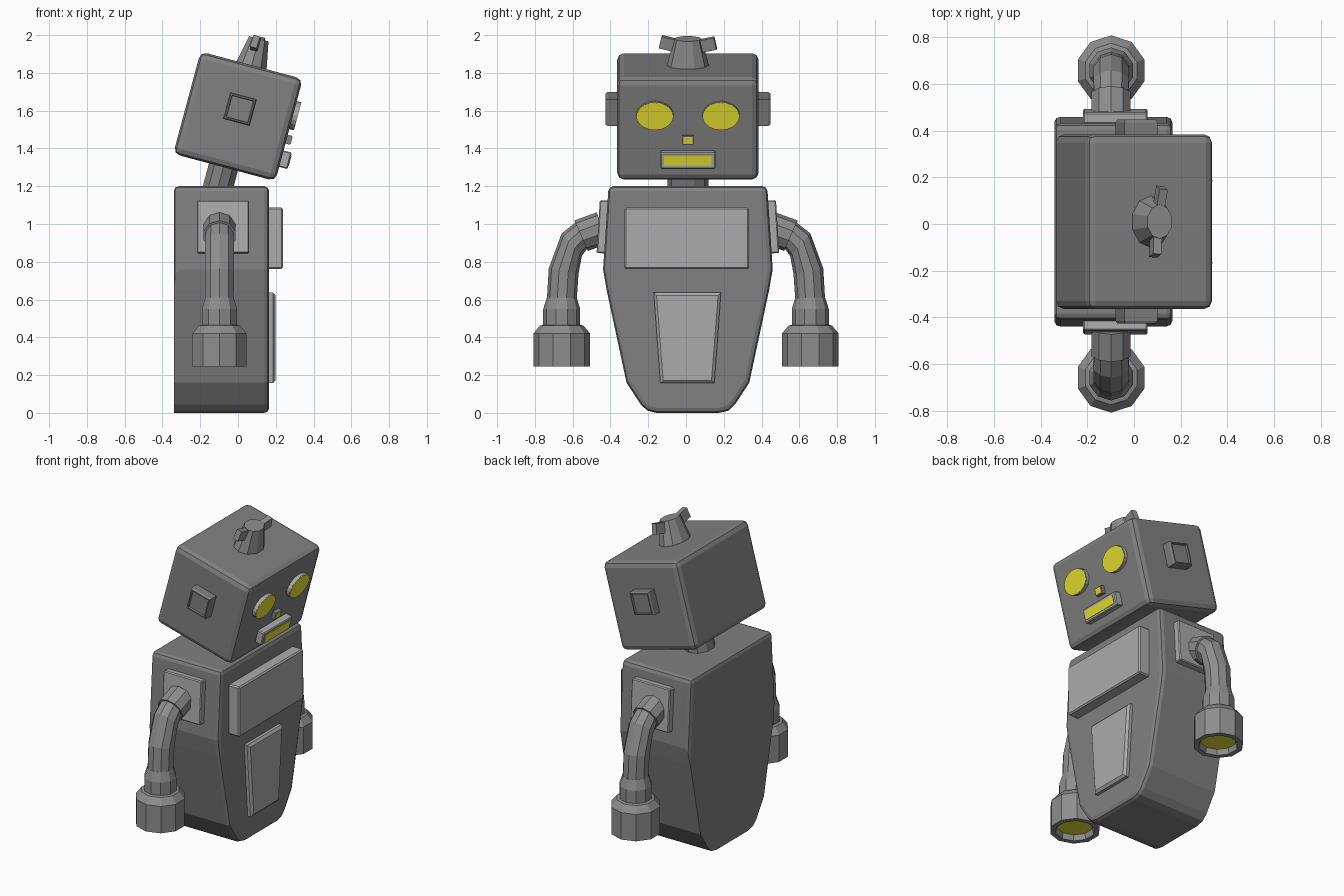
import bpy, bmesh
from math import radians, sin, cos, tau
from mathutils import Matrix, Vector

if "Cube" in bpy.data.objects:
    bpy.data.objects.remove(bpy.data.objects["Cube"])


def material(name, *rgb):
    m = bpy.data.materials.new(name)
    m.diffuse_color = (*rgb, 1)
    m.use_nodes = True
    m.node_tree.nodes["Principled BSDF"].inputs["Base Color"].default_value = m.diffuse_color
    return m


yellow = material("yellow", 0.8, 0.75, 0.03)
dark = material("dark_grey", 0.22, 0.22, 0.22)
light = material("light_grey", 0.41, 0.41, 0.41)
mid = material("mid_grey", 0.27, 0.27, 0.27)
T, R = Matrix.Translation, Matrix.Rotation
CY = 0.010                                   # slight sideways offset of the trunk


def finish(name, bm, matrix=Matrix(), mat=dark):
    bmesh.ops.recalc_face_normals(bm, faces=bm.faces)
    me = bpy.data.meshes.new(name)
    bm.to_mesh(me)
    bm.free()
    me.materials.append(mat)
    ob = bpy.data.objects.new(name, me)
    ob.matrix_world = matrix
    bpy.context.collection.objects.link(ob)
    return ob


def bevel(bm, edges, width, segs):
    bmesh.ops.bevel(bm, geom=list(edges), offset=width, segments=segs,
                    profile=0.5, affect='EDGES', clamp_overlap=True)


def box(name, size, matrix, width=0.0, segs=1, mat=dark):
    bm = bmesh.new()
    bmesh.ops.create_cube(bm, size=1, matrix=Matrix.Diagonal((*size, 1)))
    if width:
        bevel(bm, bm.edges, width, segs)
    return finish(name, bm, matrix, mat)


def loft(name, rings, matrix=Matrix(), mat=dark):
    bm = bmesh.new()
    loops = [[bm.verts.new(p) for p in ring] for ring in rings]
    n = len(loops[0])
    for a, b in zip(loops, loops[1:]):
        for i in range(n):
            j = (i + 1) % n
            bm.faces.new((a[i], a[j], b[j], b[i]))
    bm.faces.new(loops[0])
    bm.faces.new(loops[-1])
    return finish(name, bm, matrix, mat)


def ring(rx, ry, z, n=10):
    return [Vector((rx * sin(tau * i / n), ry * cos(tau * i / n), z)) for i in range(n)]


# Trunk: side-to-side outline extruded from back to front, soft front and top
half = [(0.165, 0.0), (0.215, 0.012), (0.25, 0.045), (0.325, 0.16),
        (0.43, 0.65), (0.449, 0.76), (0.42, 1.2)]
outline = half + [(-y, z) for y, z in reversed(half)]
bm = bmesh.new()
back = bm.faces.new([bm.verts.new((-0.34, y + CY, z)) for y, z in outline])
ext = bmesh.ops.extrude_face_region(bm, geom=[back], use_keep_orig=True)
bmesh.ops.translate(bm, vec=(0.505, 0, 0), verts=[v for v in ext["geom"] if isinstance(v, bmesh.types.BMVert)])
bmesh.ops.recalc_face_normals(bm, faces=bm.faces)
soft = [e for e in bm.edges if all(v.co.x > 0 for v in e.verts)
        or all(v.co.z > 1.1 for v in e.verts)
        or (all(v.co.x < 0 for v in e.verts) and sum(v.co.z for v in e.verts) > 1.8)]
bevel(bm, soft, 0.03, 2)
finish("body", bm)

# Chest plate and tapered belly panel
box("chest_plate", (0.12, 0.66, 0.325), T((0.178, CY - 0.006, 0.924)), 0.008, mat=light)
trap = lambda x, d: [Vector((x, y + CY - 0.003, z)) for y, z in (
    (-0.178 + d, 0.637 - d), (0.178 - d, 0.637 - d), (0.143 - d, 0.157 + d), (-0.143 + d, 0.157 + d))]
loft("belly_panel", [trap(0.12, 0), trap(0.185, 0), trap(0.198, 0.015)], mat=light)

# Neck
H = T((0, CY, 1.57)) @ R(radians(15), 4, 'Y')
loft("neck", [ring(0.083, 0.108, -0.44), ring(0.083, 0.108, -0.2)], H @ T((-0.005, 0, 0)))

# Head and everything mounted in its tilted frame
box("head", (0.56, 0.748, 0.56), H, 0.035, 2)
face = H @ T((0.28, 0, 0)) @ R(radians(90), 4, 'Y')    # local z points out of the face
for s in (1, -1):
    eye = face @ T((-0.082, s * 0.175, 0))
    loft("eye_rim", [ring(0.077, 0.099, -0.02, 20), ring(0.077, 0.099, 0.022, 20)], eye, light)
    loft("eye_lens", [ring(0.075, 0.097, 0.02, 20), ring(0.075, 0.097, 0.025, 20)], eye, yellow)

    # Ear block with a shallow recessed face
    sq = lambda a, y: [Vector((u * a, s * y, w * a + 0.04)) for u, w in ((-1, -1), (1, -1), (1, 1), (-1, 1))]
    loft("ear", [sq(0.073, 0.36), sq(0.073, 0.425), sq(0.067, 0.437), sq(0.06, 0.437), sq(0.058, 0.425)], H)

box("nose", (0.05, 0.058, 0.048), H @ T((0.28, 0, -0.05)))
box("nose_front", (0.004, 0.047, 0.038), H @ T((0.306, 0, -0.05)), mat=yellow)
box("mouth_frame", (0.07, 0.292, 0.09), H @ T((0.29, 0, -0.157)), 0.006, mat=light)
box("mouth_panel", (0.004, 0.252, 0.055), H @ T((0.326, 0, -0.157)), mat=yellow)

# Top knob with two flared wings
loft("knob", [ring(0.085, 0.113, 0.265), ring(0.085, 0.11, 0.285), ring(0.056, 0.073, 0.425)], H, mid)
for s in (1, -1):
    box("knob_wing", (0.036, 0.095, 0.066),
        H @ R(radians(-6), 4, 'Z') @ T((0, s * 0.1, 0.395)) @ R(radians(s * 13), 4, 'X'), mat=mid)

# Shoulders, bent arms and cup-shaped hands
arm_path = [(0.44, 0.98, 0.088), (0.555, 0.938, 0.088), (0.555, 0.938, 0.076), (0.605, 0.89, 0.08),
            (0.648, 0.75, 0.08), (0.658, 0.59, 0.079)]
tilts = [22, 24, 24, 42, 80, 90]
hand_profile = [(0.079, 0.61), (0.098, 0.55), (0.098, 0.466), (0.116, 0.462),
                (0.15, 0.42), (0.15, 0.245), (0.118, 0.245), (0.11, 0.285)]
AX = -0.098
for s in (1, -1):
    box("shoulder_plate", (0.276, 0.05, 0.28),
        T((AX + 0.018, s * 0.45 + CY, 0.985)) @ R(radians(s * 3.5), 4, 'X'), 0.006, mat=light)
    rings = []
    for (y, z, r), deg in zip(arm_path, tilts):
        a = radians(deg)                     # downward direction of the arm
        rings.append([Vector((AX + p.x * r, s * (y + p.y * r * sin(a)), z + p.y * r * cos(a)))
                      for p in ring(1, 1, 0)])
    loft("arm", rings, mat=mid)
    at = T((AX, s * 0.658, 0))
    loft("hand", [ring(r, r, z) for r, z in hand_profile], at, mid)
    loft("palm", [ring(0.108, 0.108, 0.29), ring(0.108, 0.108, 0.28)], at, yellow)
